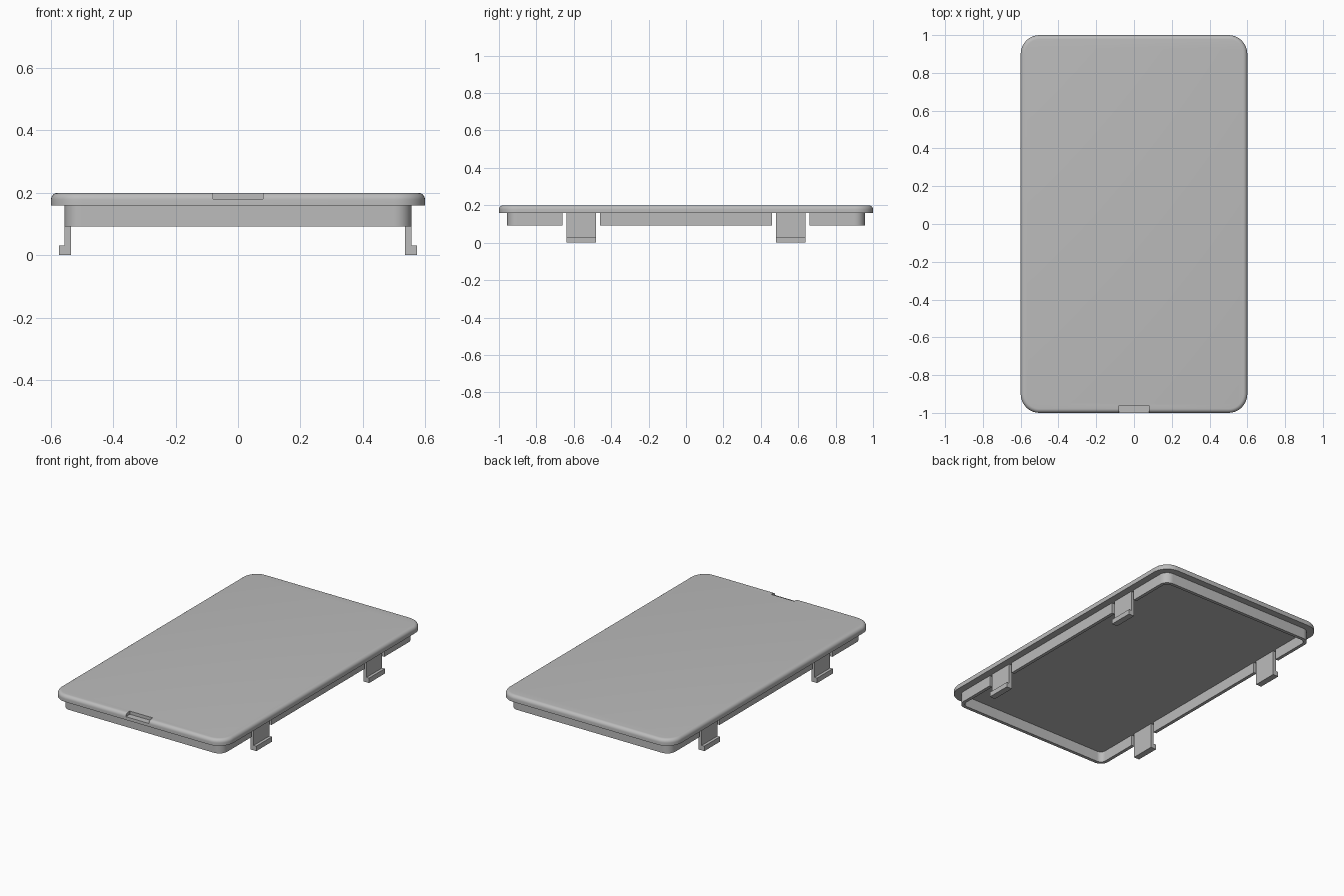
import bpy, bmesh
from math import sin, cos, pi

if "Cube" in bpy.data.objects:
    bpy.data.objects.remove(bpy.data.objects["Cube"], do_unlink=True)

grey = bpy.data.materials.new("plain grey")
grey.use_nodes = True
grey.diffuse_color = (0.5, 0.5, 0.5, 1)
grey.node_tree.nodes["Principled BSDF"].inputs["Base Color"].default_value = grey.diffuse_color


def finish(name, bm):
    bmesh.ops.recalc_face_normals(bm, faces=bm.faces)
    mesh = bpy.data.meshes.new(name)
    bm.to_mesh(mesh)
    bm.free()
    mesh.materials.append(grey)
    obj = bpy.data.objects.new(name, mesh)
    bpy.context.collection.objects.link(obj)
    return obj


def rounded_ring(bm, half_x, half_y, radius, z, steps=10):
    ring = []
    for quarter, (sx, sy) in enumerate([(1, 1), (-1, 1), (-1, -1), (1, -1)]):
        for i in range(steps + 1):
            a = (quarter + i / steps) * pi / 2
            ring.append(bm.verts.new((sx * (half_x - radius) + radius * cos(a),
                                      sy * (half_y - radius) + radius * sin(a), z)))
    return ring


def loft(name, half_x, half_y, radius, profile, closed):
    """Sweep a profile of (inset, z) points around a rounded rectangle."""
    bm = bmesh.new()
    rings = [rounded_ring(bm, half_x - d, half_y - d, radius - d, z) for d, z in profile]
    pairs = list(zip(rings, rings[1:]))
    if closed:
        pairs.append((rings[-1], rings[0]))
    else:
        bm.faces.new(rings[0])
        bm.faces.new(rings[-1])
    n = len(rings[0])
    for a, b in pairs:
        for i in range(n):
            j = (i + 1) % n
            bm.faces.new((a[i], a[j], b[j], b[i]))
    return finish(name, bm)


def box(name, low, high):
    bm = bmesh.new()
    bmesh.ops.create_cube(bm, size=1)
    for v in bm.verts:
        v.co = [lo + (c + 0.5) * (hi - lo) for c, lo, hi in zip(v.co, low, high)]
    return finish(name, bm)


def activate(obj):
    bpy.ops.object.select_all(action='DESELECT')
    obj.select_set(True)
    bpy.context.view_layer.objects.active = obj


def cut(obj, cutter):
    activate(obj)
    mod = obj.modifiers.new("cut", 'BOOLEAN')
    mod.operation = 'DIFFERENCE'
    mod.solver = 'EXACT'
    mod.object = cutter
    bpy.ops.object.modifier_apply(modifier=mod.name)
    bpy.data.objects.remove(cutter, do_unlink=True)


TOP, UNDERSIDE, FILLET = 0.2, 0.16, 0.022
CLIP_Y = 0.56

# Cover plate with rounded top edge and a finger notch at the front
fillet = [(FILLET * (1 - cos(k * pi / 12)), TOP - FILLET * (1 - sin(k * pi / 12)))
          for k in range(7)]
plate = loft("cover_plate", 0.6, 1.0, 0.1, [(0, UNDERSIDE)] + fillet, False)
cut(plate, box("notch_cutter", (-0.08, -1.1, 0.18), (0.08, -0.96, 0.3)))

# Rim under the plate, interrupted at each clip
rim = loft("rim", 0.556, 0.956, 0.055,
           [(0, 0.092), (0, UNDERSIDE + 0.004), (0.021, UNDERSIDE + 0.004), (0.021, 0.092)], True)
for y in (-CLIP_Y, CLIP_Y):
    cut(rim, box("gap_cutter", (-0.8, y - 0.1, 0), (0.8, y + 0.1, 0.3)))

for obj in (plate, rim):
    activate(obj)
    bpy.ops.object.shade_smooth_by_angle()

# Snap clips: an L profile with the foot pointing outward
clip_profile = [(0.535, 0), (0.574, 0), (0.574, 0.031), (0.556, 0.031),
                (0.556, UNDERSIDE + 0.004), (0.535, UNDERSIDE + 0.004)]
for side, side_name in ((1, "left"), (-1, "right")):
    for end, end_name in ((-1, "front"), (1, "back")):
        bm = bmesh.new()
        y = end * CLIP_Y - 0.078
        face = bm.faces.new([bm.verts.new((side * x, y, z)) for x, z in clip_profile])
        new = bmesh.ops.extrude_face_region(bm, geom=[face])["geom"]
        bmesh.ops.translate(bm, vec=(0, 0.156, 0),
                            verts=[g for g in new if isinstance(g, bmesh.types.BMVert)])
        finish(f"{end_name}_{side_name}_clip", bm)
